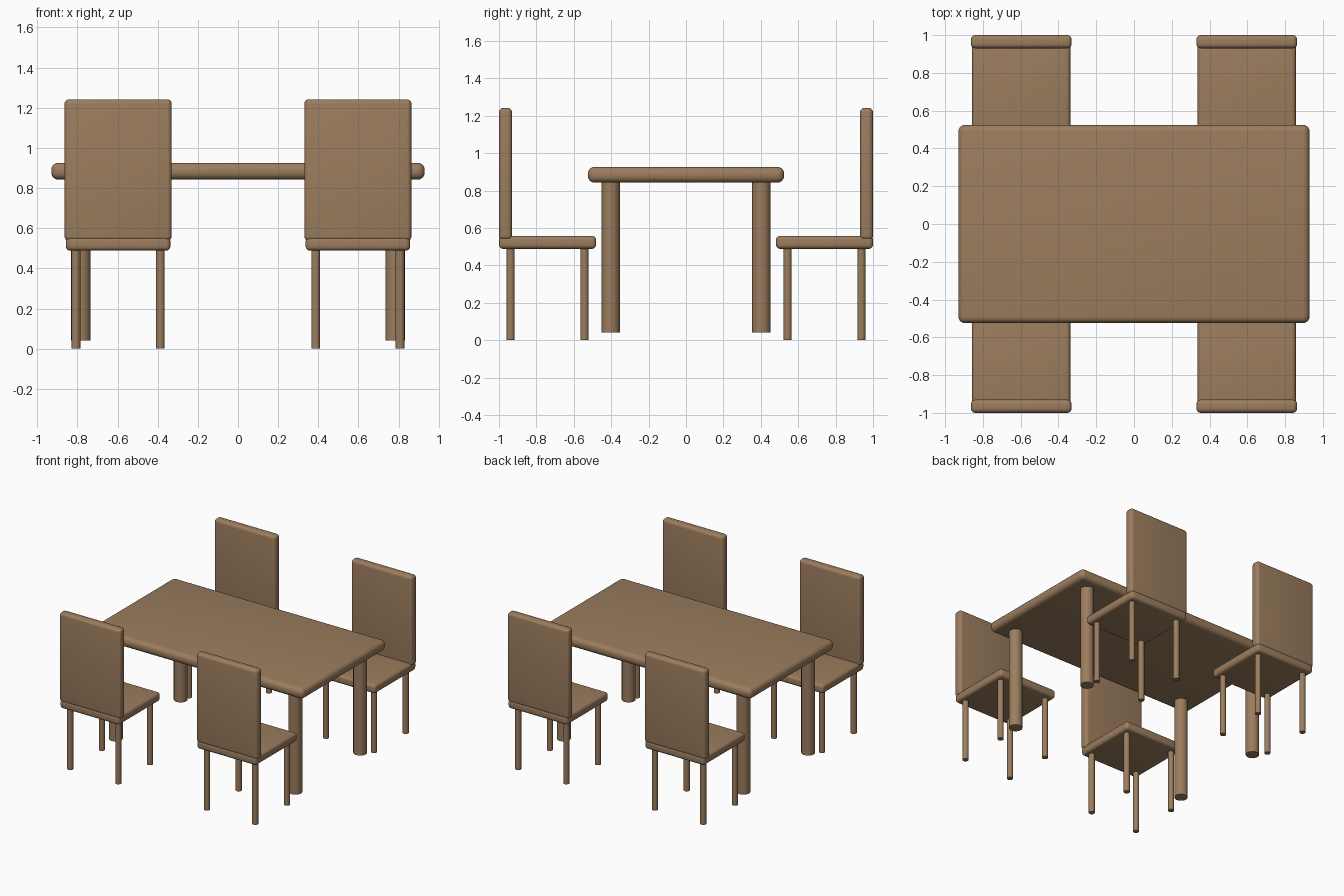
import bpy

cube = bpy.data.objects.get("Cube")
if cube:
    bpy.data.objects.remove(cube, do_unlink=True)

wood = bpy.data.materials.new("brown_wood")
wood.use_nodes = True
COLOR = (0.33, 0.205, 0.112, 1)
wood.diffuse_color = COLOR
wood.node_tree.nodes["Principled BSDF"].inputs["Base Color"].default_value = COLOR


def finish(obj, name):
    obj.name = name
    obj.data.materials.append(wood)
    bpy.ops.object.shade_smooth_by_angle(angle=0.6)


def board(name, low, high, radius):
    """Box between two corners with rounded edges."""
    center = [(a + b) / 2 for a, b in zip(low, high)]
    bpy.ops.mesh.primitive_cube_add(size=1, location=center)
    obj = bpy.context.object
    obj.scale = [b - a for a, b in zip(low, high)]
    bpy.ops.object.transform_apply(location=False, rotation=False, scale=True)
    bevel = obj.modifiers.new("rounded_edges", "BEVEL")
    bevel.width = radius
    bevel.segments = 5
    bpy.ops.object.modifier_apply(modifier=bevel.name)
    finish(obj, name)


def leg(name, x, y, radius, bottom, top):
    bpy.ops.mesh.primitive_cylinder_add(
        vertices=32, radius=radius, depth=top - bottom,
        location=(x, y, (bottom + top) / 2))
    finish(bpy.context.object, name)


def chair(label, cx, side):
    """Chair facing the table; side is -1 at the front, 1 at the back."""
    def slab(part, half, inner, bottom, top, radius):
        y0, y1 = sorted((side * inner, side))
        board(f"{label}_{part}", (cx - half, y0, bottom),
              (cx + half, y1, top), radius)

    slab("seat", 0.26, 0.481, 0.488, 0.558, 0.022)
    slab("backrest", 0.267, 0.93, 0.536, 1.242, 0.024)
    for dx, across in ((-0.21, "right"), (0.21, "left")):
        for y, end in ((0.543, "inner"), (0.938, "outer")):
            leg(f"{label}_{end}_{across}_leg", cx + dx, side * y,
                0.022, 0, 0.5)


# Table
board("table_top", (-0.93, -0.525, 0.842), (0.93, 0.525, 0.926), 0.036)
for sx, across in ((-1, "right"), (1, "left")):
    for sy, end in ((-1, "front"), (1, "back")):
        leg(f"table_{end}_{across}_leg", sx * 0.783, sy * 0.403, 0.049, 0.04, 0.845)
        # Chair at each corner of the table
        chair(f"{end}_{across}_chair", sx * 0.597, sy)
